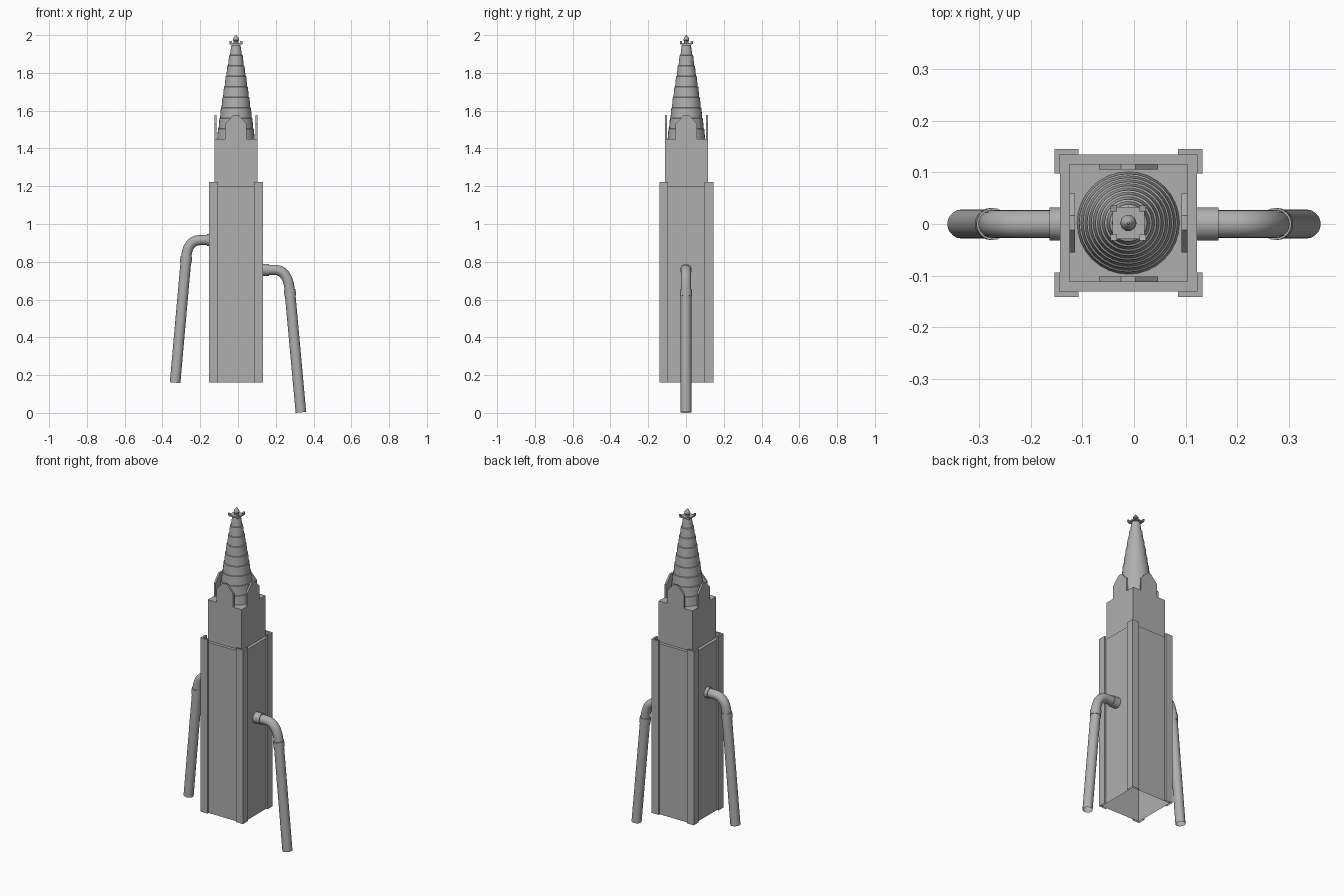
import bpy, bmesh, math
from mathutils import Vector

if "Cube" in bpy.data.objects:
    bpy.data.objects.remove(bpy.data.objects["Cube"])

CX, CY = -0.011, 0.002          # tower axis
stone = bpy.data.materials.new("dark_grey")
stone.diffuse_color = (0.43, 0.43, 0.43, 1)
stone.use_nodes = True
stone.node_tree.nodes["Principled BSDF"].inputs["Base Color"].default_value = stone.diffuse_color


def finish(name, bm, smooth=False):
    bmesh.ops.recalc_face_normals(bm, faces=bm.faces)
    me = bpy.data.meshes.new(name)
    bm.to_mesh(me)
    bm.free()
    me.materials.append(stone)
    ob = bpy.data.objects.new(name, me)
    bpy.context.collection.objects.link(ob)
    if smooth:
        bpy.ops.object.select_all(action='DESELECT')
        bpy.context.view_layer.objects.active = ob
        ob.select_set(True)
        bpy.ops.object.shade_smooth_by_angle(angle=math.radians(35))
    return ob


def prism(name, pts, offset, open_bottom=False):
    """Extrude a closed outline of 3D points along offset."""
    bm = bmesh.new()
    base = bm.faces.new([bm.verts.new(p) for p in pts])
    ext = bmesh.ops.extrude_face_region(bm, geom=[base], use_keep_orig=True)
    moved = [g for g in ext['geom'] if isinstance(g, bmesh.types.BMVert)]
    bmesh.ops.translate(bm, vec=Vector(offset), verts=moved)
    if open_bottom:
        bmesh.ops.delete(bm, geom=[base], context='FACES_ONLY')
    return finish(name, bm)


def square(h, z):
    return [(CX + sx * h, CY + sy * h, z) for sx, sy in ((-1, -1), (1, -1), (1, 1), (-1, 1))]


def skin(name, rings, cap_end=True):
    """Join rings of 3D points into a smooth closed tube."""
    bm = bmesh.new()
    rings = [[bm.verts.new(p) for p in ring] for ring in rings]
    n = len(rings[0])
    for a, b in zip(rings, rings[1:]):
        for k in range(n):
            bm.faces.new((a[k], a[(k + 1) % n], b[(k + 1) % n], b[k]))
    bm.faces.new(rings[0])
    if cap_end:
        bm.faces.new(rings[-1])
    return finish(name, bm, True)


def lathe(name, profile, n):
    """Revolve (radius, z) pairs about the tower axis."""
    step = 2 * math.pi / n
    return skin(name, [[(CX + r * math.cos(step * k), CY + r * math.sin(step * k), z)
                        for k in range(n)] for r, z in profile])


def tube(name, path, r, n=20, cap_end=True):
    """Round tube along (x, z) points in the y = 0 plane."""
    P = [Vector((x, 0, z)) for x, z in path]
    Y = Vector((0, 1, 0))
    step = 2 * math.pi / n
    rings = []
    for i, p in enumerate(P):
        side = (P[min(i + 1, len(P) - 1)] - P[max(i - 1, 0)]).normalized().cross(Y)
        rings.append([p + r * (math.cos(step * k) * Y + math.sin(step * k) * side) for k in range(n)])
    return skin(name, rings, cap_end)


# tower tiers, hollow from below
prism("main_tower", square(0.1325, 0.162), (0, 0, 1.04), open_bottom=True)
prism("upper_tower", square(0.114, 1.20), (0, 0, 0.25), open_bottom=True)

# L-shaped corner strips
o, i, w = 0.143, 0.1325, 0.096
for sx in (-1, 1):
    for sy in (-1, 1):
        L = [(o, o), (w, o), (w, i), (i, i), (i, w), (o, w)]
        prism("corner_strip", [(CX + sx * a, CY + sy * b, 0.162) for a, b in L],
              (0, 0, 1.06), open_bottom=True)

# gables above the upper tower, one per side
for k in range(4):
    d = Vector((math.cos(k * math.pi / 2), math.sin(k * math.pi / 2), 0))
    t = Vector((-d.y, d.x, 0))
    outline = [(-0.057, 1.45), (0.057, 1.45), (0.057, 1.53), (0.014, 1.577),
               (-0.014, 1.577), (-0.057, 1.53)]
    c = Vector((CX, CY, 0)) + d * 0.114
    prism("gable", [c + t * u + Vector((0, 0, z)) for u, z in outline], -d * 0.011)


# stepped spire: each ring ends in a small ledge on top
def spire_r(t):
    return 0.018 + 0.081 * (1 - t) ** 0.82


N = 9
prof = []
for k in range(N):
    a, b = k / N, (k + 1) / N
    ra, rb = spire_r(a), spire_r(b)
    prof += [(ra, 1.45 + 0.5 * a), (ra * 0.45 + rb * 0.55, 1.45 + 0.5 * b - 0.002)]
lathe("spire", prof, 32)

# crown and finial
prism("crown_plate", square(0.031, 1.950), (0, 0, 0.008))
for sx in (-1, 1):
    for sy in (-1, 1):
        petal = [(0.022, 0.022), (0.034, 0.022), (0.034, 0.034), (0.022, 0.034)]
        prism("crown_corner", [(CX + sx * a, CY + sy * b, 1.95 + 0.25 * (a + b - 0.044))
                               for a, b in petal], (0, 0, 0.014))
lathe("finial", [(0.013, 1.955), (0.012, 1.968), (0.016, 1.973), (0.014, 1.984),
                 (0.006, 1.995), (0.002, 2.0)], 10)


# side pipes: wall collar, elbow, joint collar, leg open at the foot
def pipe(side, s, wall, zt, zj, zend, collar):
    j, end = Vector((0.274, zj)), Vector((0.333, zend))
    d = (end - j).normalized()
    a = Vector((0.195, zt))
    h1, h2 = a + Vector((0.05, 0)), j - d * 0.06
    path = [Vector((wall - 0.01, zt))]
    for m in range(13):
        u = m / 12
        path.append(a * (1 - u) ** 3 + h1 * 3 * u * (1 - u) ** 2 + h2 * 3 * u * u * (1 - u) + j * u ** 3)

    def mir(pts):
        return [(s * p.x, p.y) for p in pts]

    tube(side + "_elbow", mir(path), 0.027)
    tube(side + "_leg", mir([j, end]), 0.028, cap_end=False)
    tube(side + "_joint_collar", mir([j - d * 0.004, j + d * 0.032]), 0.031)
    tube(side + "_wall_collar", mir([Vector((wall - 0.005, zt)), Vector((collar, zt))]), 0.032)


pipe("left_pipe", -1, 0.143, 0.915, 0.825, 0.16, 0.163)
pipe("right_pipe", 1, 0.121, 0.757, 0.65, 0.0025, 0.163)
